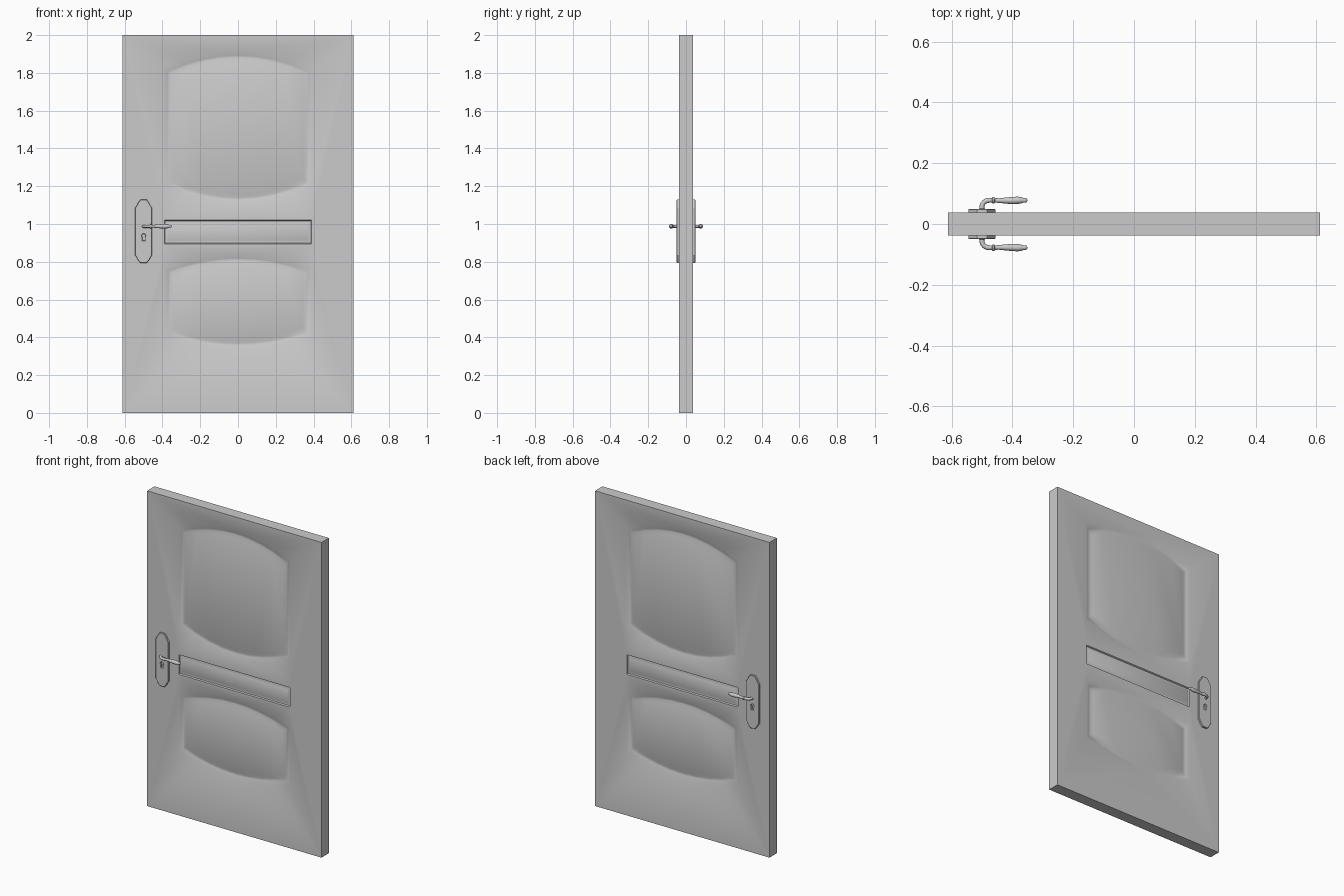
import bpy, bmesh, math
from mathutils import Vector

if "Cube" in bpy.data.objects:
    bpy.data.objects.remove(bpy.data.objects["Cube"])

W, H, T = 0.612, 2.0, 0.037          # half width, height, half thickness
HX, HZ = -0.5, 0.988                 # lever spindle position


def finish(ob, angle):
    """Smooth shade, then repeat the part on the back of the door."""
    bpy.ops.object.select_all(action='DESELECT')
    ob.select_set(True)
    bpy.context.view_layer.objects.active = ob
    bpy.ops.object.shade_smooth_by_angle(angle=math.radians(angle))
    m = ob.modifiers.new("both_sides", 'MIRROR')
    m.use_axis = (False, True, False)
    m.merge_threshold = 0.0001


def mesh_object(name, bm):
    me = bpy.data.meshes.new(name)
    bm.to_mesh(me)
    bm.free()
    ob = bpy.data.objects.new(name, me)
    bpy.context.collection.objects.link(ob)
    return ob


def outline(w, top, bottom, rise, inset, seg):
    """Panel outline with arched top and bottom edges."""
    w, top, bottom = w - inset, top - inset, bottom + inset
    pts = []
    for s, z in ((1, top), (-1, bottom)):
        for i in range(seg + 1):
            t = -1 + 2 * i / seg
            pts.append((s * w * t, z + s * rise * (1 - t * t)))
    return pts


def ring(bm, pts, y):
    vs = [bm.verts.new((x, y, z)) for x, z in pts]
    es = [bm.edges.new((vs[i - 1], vs[i])) for i in range(len(vs))]
    return vs, es


def bridge(bm, a, b):
    for i in range(len(a)):
        bm.faces.new((a[i - 1], a[i], b[i], b[i - 1]))


# Door leaf: front half with moulded panels
bm = bmesh.new()
rect = [(-W, 0), (W, 0), (W, H), (-W, H)]
front, edges = ring(bm, rect, -T)
middle, _ = ring(bm, rect, 0)
bridge(bm, front, middle)
# half width, top corner, bottom corner, arch rise, segments, (inset, depth) steps
panels = [
    (0.395, 1.83, 1.19, 0.085, 8, ((0.022, 0.010), (0.034, 0.011), (0.050, 0.005))),
    (0.39, 1.02, 0.895, 0.0, 1, ((0.004, 0.008), (0.012, 0.008), (0.020, 0.004))),
    (0.39, 0.775, 0.40, 0.066, 8, ((0.022, 0.010), (0.034, 0.011), (0.050, 0.005))),
]
for w, top, bottom, rise, seg, steps in panels:
    prev, es = ring(bm, outline(w, top, bottom, rise, 0, seg), -T)
    edges += es
    for inset, depth in steps:
        cur, _ = ring(bm, outline(w, top, bottom, rise, inset, seg), -T + depth)
        bridge(bm, prev, cur)
        prev = cur
    bm.faces.new(prev)
bmesh.ops.triangle_fill(bm, edges=edges, use_beauty=True)
bmesh.ops.recalc_face_normals(bm, faces=bm.faces)
if sum(f.normal.y * f.calc_area() for f in bm.faces) > 0:
    bmesh.ops.reverse_faces(bm, faces=bm.faces)
finish(mesh_object("door_leaf", bm), 40)

# Escutcheon plate with keyhole
half = [(0.045, 0.835), (0.045, 1.085), (0.036, 1.098), (0.029, 1.112), (0.016, 1.13)]
low = [(0.016, 0.793), (0.029, 0.808), (0.036, 0.822)]
side = low + half
plate_pts = [(HX + x, z) for x, z in side] + [(HX - x, z) for x, z in reversed(side)]
key_pts = [(HX + 0.010 * math.cos(a), 0.938 + 0.010 * math.sin(a))
           for a in (math.radians(-50 + 280 * i / 12) for i in range(13))]
key_pts += [(HX - 0.007, 0.912), (HX + 0.007, 0.912)]
cu = bpy.data.curves.new("lock_plate", 'CURVE')
cu.dimensions, cu.fill_mode = '2D', 'BOTH'
for pts in (plate_pts, key_pts):
    sp = cu.splines.new('POLY')
    sp.points.add(len(pts) - 1)
    for p, (x, z) in zip(sp.points, pts):
        p.co = (x, z, 0, 1)
    sp.use_cyclic_u = True
cu.extrude, cu.bevel_depth, cu.bevel_resolution, cu.offset = 0.010, 0.002, 0, -0.002
plate = bpy.data.objects.new("lock_plate", cu)
bpy.context.collection.objects.link(plate)
plate.rotation_euler.x = math.pi / 2
plate.location.y = -T
bpy.ops.object.select_all(action='DESELECT')
plate.select_set(True)
bpy.context.view_layer.objects.active = plate
bpy.ops.object.convert(target='MESH')
plate = bpy.context.object
bpy.ops.object.transform_apply(location=True, rotation=True, scale=True)
finish(plate, 30)

# Lever handle: round sections swept along a bent path (x, y, radius)
path = [(HX, -0.040, 0.013), (HX, -0.049, 0.013), (HX, -0.051, 0.008), (HX, -0.056, 0.008)]
for i in range(1, 7):
    a = math.pi / 2 * i / 6
    path.append((HX + 0.024 * (1 - math.cos(a)), -0.056 - 0.022 * math.sin(a), 0.008))
path += [(HX + dx, -0.078 + dy, r) for dx, dy, r in (
    (0.033, 0, 0.008), (0.035, 0, 0.011), (0.040, 0, 0.011), (0.043, 0, 0.007),
    (0.055, 0.001, 0.0075), (0.075, 0.001, 0.0095), (0.100, 0.001, 0.012),
    (0.118, 0, 0.012), (0.130, 0, 0.010), (0.138, 0, 0.007), (0.142, 0, 0.008),
    (0.147, 0, 0.006), (0.149, 0, 0.002))]
bm = bmesh.new()
N, prev = 16, None
for i, (x, y, r) in enumerate(path):
    a, b = path[max(i - 1, 0)], path[min(i + 1, len(path) - 1)]
    d = Vector((b[0] - a[0], b[1] - a[1], 0)).normalized()
    n = Vector((-d.y, d.x, 0))
    cur = []
    for k in range(N):
        t = 2 * math.pi * k / N
        cur.append(bm.verts.new(Vector((x, y, HZ)) + r * (math.cos(t) * n + math.sin(t) * Vector((0, 0, 1)))))
    if prev:
        bridge(bm, prev, cur)
    else:
        bm.faces.new(cur)
    prev = cur
bm.faces.new(prev)
bmesh.ops.recalc_face_normals(bm, faces=bm.faces)
finish(mesh_object("lever_handle", bm), 50)
